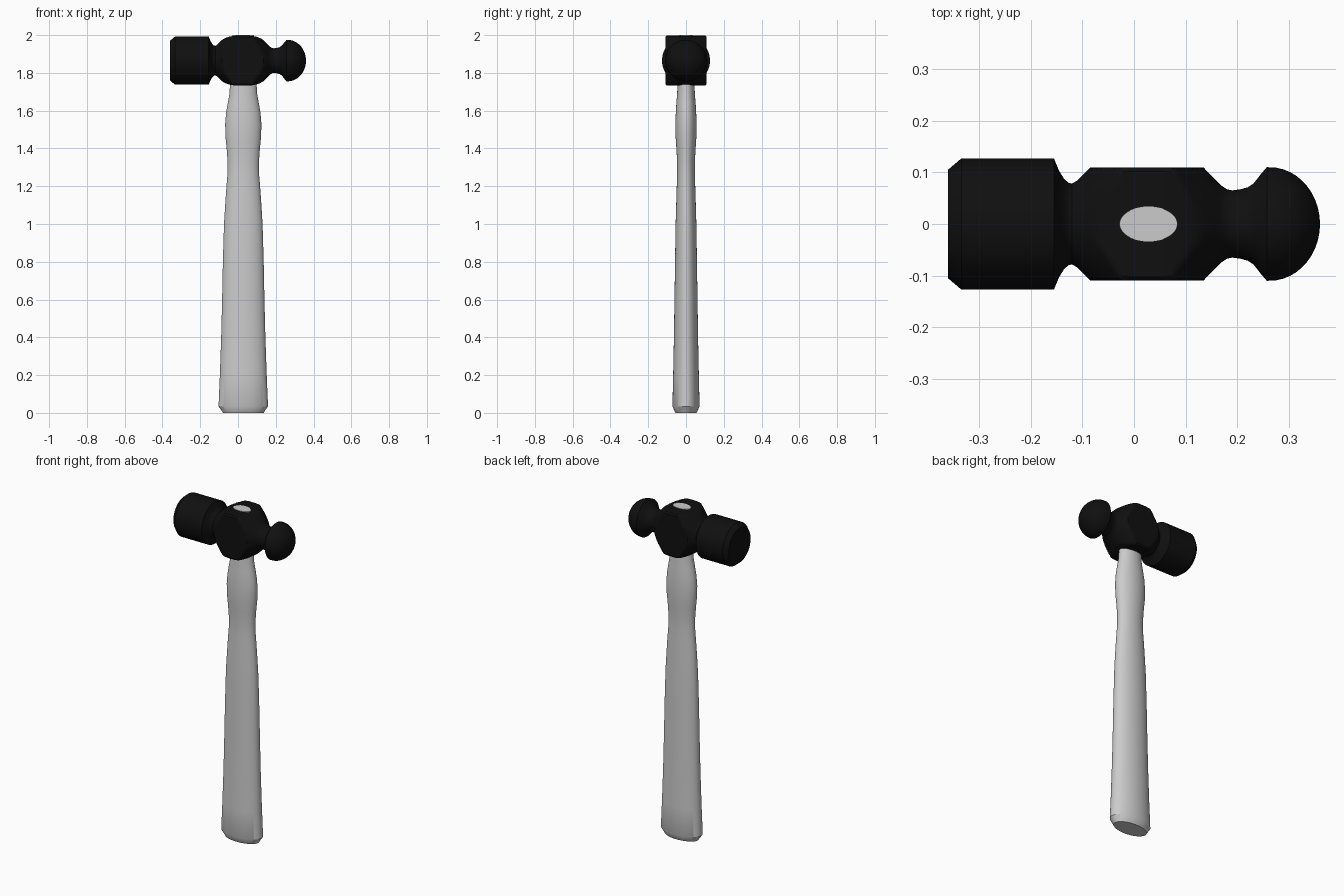
import bpy, bmesh, math

if "Cube" in bpy.data.objects:
    bpy.data.objects.remove(bpy.data.objects["Cube"])

N = 96  # points around each section


def material(name, value):
    m = bpy.data.materials.new(name)
    m.diffuse_color = (value, value, value, 1)
    m.use_nodes = True
    m.node_tree.nodes["Principled BSDF"].inputs["Base Color"].default_value = m.diffuse_color
    return m


def lerp(table, x):
    """Piecewise linear lookup in a list of (x, value)."""
    for (x0, a), (x1, b) in zip(table, table[1:]):
        if x <= x1:
            return a + (b - a) * max(0, x - x0) / (x1 - x0)
    return table[-1][1]


def loft(name, rings, mat, angle):
    """Skin a list of closed rings and cap both ends."""
    bm = bmesh.new()
    vs = [[bm.verts.new(p) for p in ring] for ring in rings]
    for a, b in zip(vs, vs[1:]):
        for i in range(N):
            j = (i + 1) % N
            bm.faces.new((a[i], a[j], b[j], b[i]))
    bm.faces.new(vs[0][::-1])
    bm.faces.new(vs[-1])
    bmesh.ops.recalc_face_normals(bm, faces=bm.faces)
    me = bpy.data.meshes.new(name)
    bm.to_mesh(me)
    bm.free()
    me.materials.append(mat)
    ob = bpy.data.objects.new(name, me)
    bpy.context.collection.objects.link(ob)
    bpy.context.view_layer.objects.active = ob
    ob.select_set(True)
    bpy.ops.object.shade_smooth_by_angle(angle=math.radians(angle))
    ob.select_set(False)
    return ob


black = material("black steel", 0.005)
grey = material("light grey wood", 0.6)

# Hammer head: turned profile along x, clipped to a boxed cheek in the middle
ZC = 1.865
left = [(-0.36, 0.105), (-0.334, 0.127), (-0.155, 0.127), (-0.145, 0.103),
        (-0.135, 0.087), (-0.127, 0.080), (-0.12, 0.078), (-0.11, 0.084),
        (-0.10, 0.094), (-0.085, 0.109)]
flare = [(-0.085, 0.109), (-0.01, 0.18), (0.06, 0.18), (0.135, 0.109)]
crown = [(-0.085, 0.109), (-0.07, 0.118), (-0.05, 0.126), (-0.03, 0.130),
         (0, 0.133), (0.05, 0.133), (0.08, 0.130), (0.10, 0.126),
         (0.12, 0.118), (0.135, 0.109)]
right = [(0.135, 0.109), (0.155, 0.088), (0.168, 0.075), (0.18, 0.067),
         (0.19, 0.065), (0.205, 0.067), (0.22, 0.071), (0.232, 0.079),
         (0.245, 0.096), (0.257, 0.110)]
# Ball end
right += [(0.262 + 0.098 * math.sin(t), 0.110 * math.cos(t))
          for t in [math.radians(a) for a in range(8, 89, 8)]] + [(0.36, 0.002)]


def head_ring(x, r, boxed=False):
    ring = []
    for i in range(N):
        a = 2 * math.pi * i / N
        c, s = math.cos(a), math.sin(a)
        q = r
        if boxed:
            q = min(r, 0.109 / max(abs(c), 1e-6), lerp(crown, x) / max(abs(s), 1e-6))
        ring.append((x, q * c, ZC + q * s))
    return ring


rings = [head_ring(x, r) for x, r in left]
steps = 28
for k in range(1, steps):
    x = -0.085 + 0.22 * k / steps
    rings.append(head_ring(x, lerp(flare, x), True))
rings += [head_ring(x, r) for x, r in right]
loft("hammer_head", rings, black, 30)

# Handle: oval sections (z, half width in x, half width in y)
sections = [(0, 0.108, 0.056), (0.008, 0.112, 0.060), (0.035, 0.131, 0.072),
            (0.2, 0.124, 0.068), (0.4, 0.117, 0.064), (0.6, 0.112, 0.061),
            (0.8, 0.108, 0.058), (1.0, 0.102, 0.055), (1.1, 0.096, 0.052),
            (1.2, 0.089, 0.049), (1.27, 0.083, 0.047), (1.33, 0.083, 0.047),
            (1.4, 0.088, 0.051), (1.46, 0.094, 0.055), (1.53, 0.096, 0.056),
            (1.59, 0.091, 0.054), (1.64, 0.082, 0.051), (1.69, 0.073, 0.047),
            (1.75, 0.070, 0.044), (2.0, 0.056, 0.034)]
loft("handle", [[(0.028 + a * math.cos(2 * math.pi * i / N),
                  b * math.sin(2 * math.pi * i / N), z) for i in range(N)]
                for z, a, b in sections], grey, 30)
